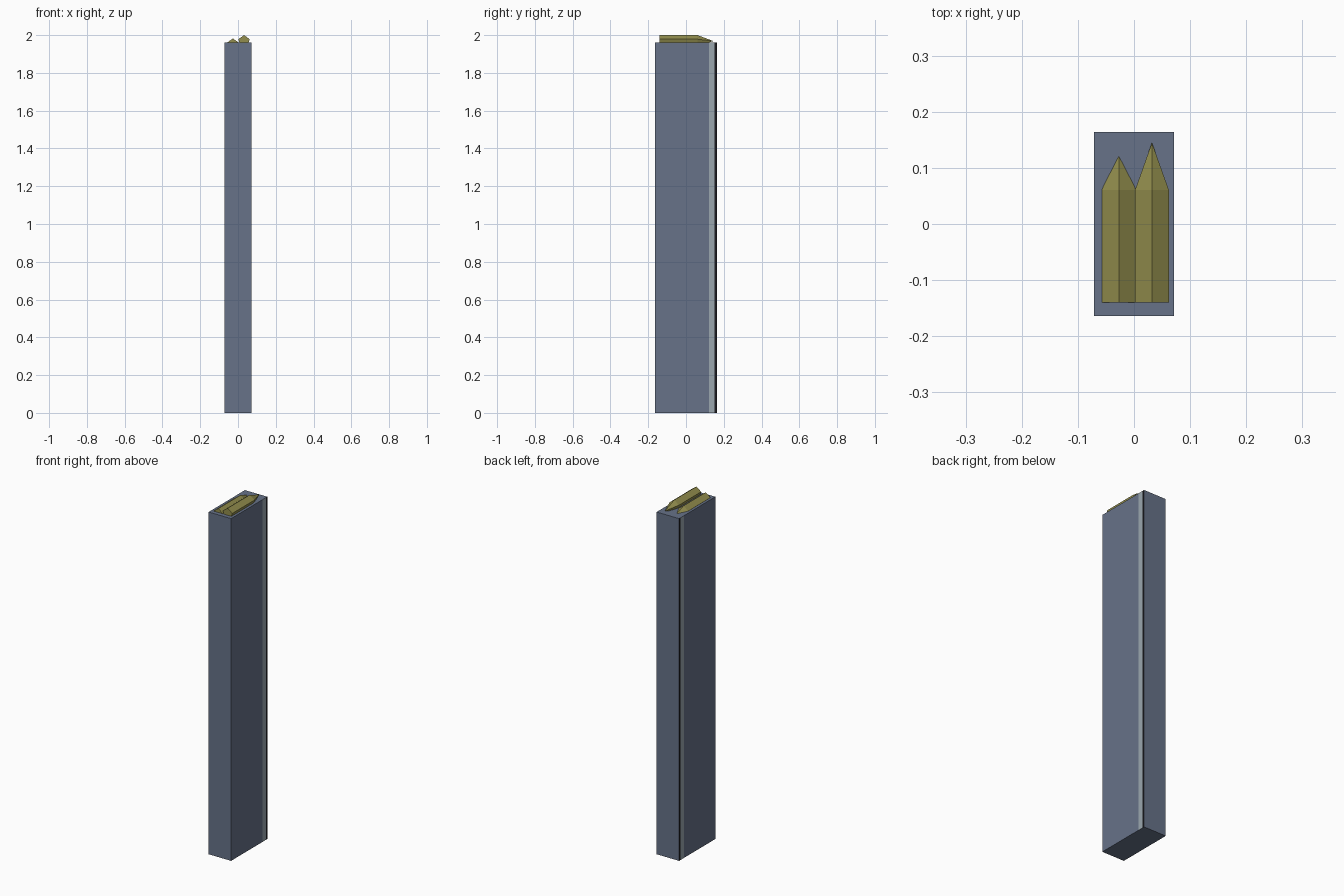
import bpy, bmesh, math

if "Cube" in bpy.data.objects:
    bpy.data.objects.remove(bpy.data.objects["Cube"])

def material(name, rgb):
    m = bpy.data.materials.new(name)
    m.diffuse_color = (*rgb, 1)
    m.use_nodes = True
    m.node_tree.nodes["Principled BSDF"].inputs["Base Color"].default_value = m.diffuse_color
    return m

slate = material("slate steel", (0.135, 0.17, 0.25))
pale = material("pale grey", (0.33, 0.39, 0.43))
black = material("black", (0.012, 0.012, 0.015))
brass = material("olive brass", (0.29, 0.27, 0.075))

def finish(name, bm, mats):
    bmesh.ops.recalc_face_normals(bm, faces=bm.faces[:])
    me = bpy.data.meshes.new(name)
    bm.to_mesh(me)
    bm.free()
    for m in mats:
        me.materials.append(m)
    ob = bpy.data.objects.new(name, me)
    bpy.context.collection.objects.link(ob)

# Tall box body, side strips cut in near the back edge
bm = bmesh.new()
bmesh.ops.create_cube(bm, size=1)
for v in bm.verts:
    v.co = (v.co.x * 0.142, v.co.y * 0.328, (v.co.z + 0.5) * 1.96)
for y in (0.121, 0.151):
    bmesh.ops.bisect_plane(bm, geom=bm.verts[:] + bm.edges[:] + bm.faces[:],
                           plane_co=(0, y, 0), plane_no=(0, 1, 0))
bm.normal_update()
for f in bm.faces:
    y = f.calc_center_median().y
    if abs(f.normal.x) > 0.9:
        f.material_index = 2 if y > 0.151 else 1 if y > 0.121 else 0
finish("box_body", bm, [slate, pale, black])

# Two five-sided rounds with pointed tips, half sunk in the top
def pointed_round(name, x, z, r=0.0315):
    bm = bmesh.new()
    def ring(y):
        return [bm.verts.new((x + r * math.sin(i * math.tau / 5), y,
                              z + r * math.cos(i * math.tau / 5))) for i in range(5)]
    a, b = ring(-0.14), ring(0.061)
    tip = bm.verts.new((x, 0.145, z))
    bm.faces.new(a)
    for i in range(5):
        j = (i + 1) % 5
        bm.faces.new((a[i], a[j], b[j], b[i]))
        bm.faces.new((b[i], b[j], tip))
    finish(name, bm, [brass])

pointed_round("left_round", -0.027, 1.951)
pointed_round("right_round", 0.032, 1.9685)
